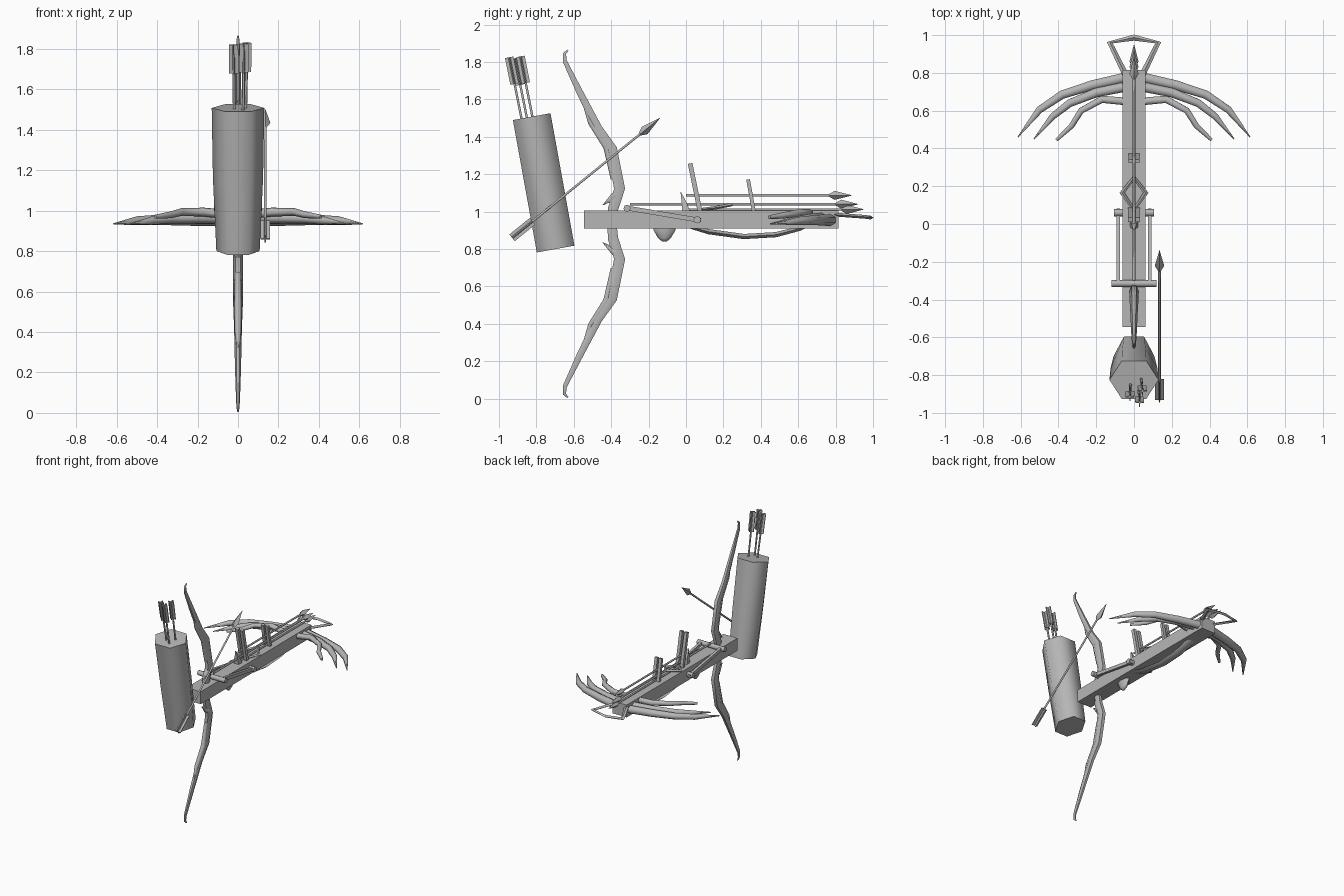
import bpy, bmesh, math
from mathutils import Vector as V

cube = bpy.data.objects.get("Cube")
if cube:
    bpy.data.objects.remove(cube, do_unlink=True)

grey = bpy.data.materials.new("plain grey")
grey.use_nodes = True
tone = (0.47, 0.47, 0.47, 1)
grey.diffuse_color = tone
grey.node_tree.nodes["Principled BSDF"].inputs["Base Color"].default_value = tone


def finish(name, bm):
    bmesh.ops.recalc_face_normals(bm, faces=bm.faces)
    mesh = bpy.data.meshes.new(name)
    bm.to_mesh(mesh)
    bm.free()
    mesh.materials.append(grey)
    ob = bpy.data.objects.new(name, mesh)
    bpy.context.collection.objects.link(ob)
    bpy.ops.object.select_all(action='DESELECT')
    ob.select_set(True)
    bpy.context.view_layer.objects.active = ob
    bpy.ops.object.shade_smooth_by_angle(angle=math.radians(65))
    return ob


def sweep(bm, pts, radii, side=(1, 0, 0), sides=6, turn=0.0, loop=False):
    """Tube along pts; each radius is (along the side axis, across it)."""
    pts = [V(p) for p in pts]
    n = len(pts)
    rings = []
    for i, p in enumerate(pts):
        a = pts[(i - 1) % n if loop else max(i - 1, 0)]
        b = pts[(i + 1) % n if loop else min(i + 1, n - 1)]
        t = (b - a).normalized()
        u = V(side)
        u = (u - t * u.dot(t)).normalized()
        w = t.cross(u)
        r = radii[i] if isinstance(radii, list) else radii
        ru, rw = r if isinstance(r, tuple) else (r, r)
        angles = [turn + math.tau * k / sides for k in range(sides)]
        rings.append([bm.verts.new(p + u * ru * math.cos(q) + w * rw * math.sin(q)) for q in angles])
    for i in range(n if loop else n - 1):
        r, s = rings[i], rings[(i + 1) % n]
        for k in range(sides):
            m = (k + 1) % sides
            bm.faces.new((r[k], r[m], s[m], s[k]))
    if not loop:
        bm.faces.new(rings[0])
        bm.faces.new(rings[-1])


def tube(name, pts, radii, **kw):
    bm = bmesh.new()
    sweep(bm, pts, radii, **kw)
    return finish(name, bm)


def bar(name, a, b, width, depth):
    """Square bar between two points, width along x."""
    k = math.sqrt(0.5)
    return tube(name, [a, b], (width * k, depth * k), sides=4, turn=math.pi / 4)


def arrow(name, tail, tip, head=0.13, head_r=0.025, vane=0.14, vane_r=0.023, shaft_r=0.007):
    tail, tip = V(tail), V(tip)
    d = (tip - tail).normalized()
    bm = bmesh.new()
    sweep(bm, [tail, tip - d * head * 0.6], shaft_r)
    if head:
        sweep(bm, [tip - d * head, tip - d * head * 0.75, tip], [0.007, head_r, 0.001], sides=4)
    if vane:
        for wide, thin in ((vane_r, 0.003), (0.003, vane_r)):
            k = math.sqrt(2)
            sweep(bm, [tail, tail + d * vane], (wide * k, thin * k), sides=4, turn=math.pi / 4)
    return finish(name, bm)


def mirror(pts, sx):
    return [(x * sx, y, z) for x, y, z in pts]


# Quiver with its arrows
tube("quiver", [(0, -0.697, 0.8), (0, -0.762, 1.16), (0, -0.825, 1.508)],
     [(0.107, 0.118), (0.124, 0.118), (0.13, 0.118)])
for i, (x, y, z) in enumerate(((-0.022, -0.915, 1.82), (0.03, -0.945, 1.825), (0.045, -0.885, 1.83))):
    arrow(f"quiver_arrow_{i}", (x, y, z), (x * 0.8, y + 0.085, 1.4), head=0, vane=0.145)
arrow("loose_arrow", (0.135, -0.93, 0.86), (0.135, -0.14, 1.5), head=0.14)

# Bow standing upright, both halves from one curve
MID = 0.935
half = [(-0.396, 0), (-0.39, 0.08), (-0.355, 0.188), (-0.396, 0.40),
        (-0.47, 0.51), (-0.572, 0.712), (-0.648, 0.87), (-0.65, 0.91), (-0.632, 0.928)]
thick = [0.028, 0.032, 0.034, 0.032, 0.026, 0.02, 0.013, 0.01, 0.005]
for label, s in (("upper", 1), ("lower", -1)):
    tube(f"bow_{label}_limb", [(0, y, MID + s * z) for y, z in half], [(r * 0.75, r) for r in thick])
    tube(f"bow_{label}_thorn", [(0, -0.39, MID + s * 0.24), (0, -0.425, MID + s * 0.41),
                                (0, -0.51, MID + s * 0.54), (0, -0.55, MID + s * 0.64)],
         [0.015, 0.02, 0.016, 0.003])
    tube(f"bow_{label}_spike", [(0, -0.38, MID + s * 0.15), (0, -0.445, MID + s * 0.1)], [0.025, 0.002])

# Crossbow stock
bar("stock", (0, -0.545, 0.957), (0, 0.815, 0.957), 0.122, 0.096)
tube("trigger_guard", [(0, -0.115, 0.94), (0, -0.115, 0.9), (0, -0.115, 0.86), (0, -0.115, 0.84)],
     [(0.025, 0.062), (0.025, 0.058), (0.02, 0.035), (0.01, 0.012)], sides=8)
tube("belly_rail", [(0, 0, 0.925), (0, 0.12, 0.893), (0, 0.31, 0.867), (0, 0.48, 0.877),
                    (0, 0.61, 0.91), (0, 0.68, 0.94)],
     [(0.03, 0.01), (0.035, 0.016), (0.035, 0.016), (0.035, 0.016), (0.035, 0.014), (0.03, 0.01)])

# Crossbow limbs, three prongs on each side
prongs = {
    "outer": ([(0, 0.785, 0.955), (0.22, 0.735, 0.955), (0.38, 0.685, 0.955), (0.5, 0.605, 0.95),
               (0.615, 0.46, 0.935)], [0.032, 0.03, 0.026, 0.022, 0.003]),
    "middle": ([(0, 0.735, 0.965), (0.2, 0.695, 0.965), (0.34, 0.64, 0.96), (0.43, 0.57, 0.95),
                (0.53, 0.45, 0.935)], [0.03, 0.028, 0.024, 0.02, 0.003]),
    "inner": ([(0, 0.645, 0.975), (0.17, 0.66, 0.993), (0.28, 0.6, 0.993), (0.33, 0.52, 0.98),
               (0.41, 0.445, 0.97)], [0.024, 0.022, 0.019, 0.017, 0.01]),
}
for part, (pts, radii) in prongs.items():
    for label, s in (("left", 1), ("right", -1)):
        tube(f"{label}_{part}_prong", mirror(pts, s), radii, side=(0, 0, 1))

# Stirrup at the nose
tube("stirrup", [(-0.045, 0.79, 0.985), (-0.128, 0.96, 0.972), (0, 0.987, 0.968),
                 (0.128, 0.96, 0.972), (0.045, 0.79, 0.985)], (0.01, 0.016), side=(0, 0, 1), sides=4)

# Cocking lever
tube("lever_handle", [(-0.118, -0.315, 1.018), (0.118, -0.315, 1.018)], 0.019, side=(0, 0, 1), sides=8)
for label, s in (("left", 1), ("right", -1)):
    bar(f"{label}_lever_rod", (s * 0.083, -0.32, 1.02), (s * 0.083, 0.08, 0.953), 0.02, 0.025)
    tube(f"{label}_lever_pivot", [(s * 0.05, 0.06, 0.957), (s * 0.105, 0.06, 0.957)], 0.02,
         side=(0, 0, 1), sides=8)

# Paired sight posts
for label, s in (("left", 1), ("right", -1)):
    bar(f"{label}_rear_sight", (s * 0.02, 0.075, 1.0), (s * 0.02, 0.022, 1.258), 0.024, 0.025)
    bar(f"{label}_front_sight", (s * 0.018, 0.363, 1.0), (s * 0.018, 0.332, 1.172), 0.024, 0.02)

# Diamond plate frame
tube("diamond_frame", [(0, 0.075, 1.01), (0.063, 0.165, 1.022), (0, 0.245, 1.038), (-0.063, 0.165, 1.022)],
     (0.009, 0.014), side=(0, 0, 1), sides=4, loop=True)

# Bolts stacked on the rail, and the latch behind them
for i, (tail, tip, z) in enumerate(((0.0, 0.885, 1.087), (-0.3, 0.92, 1.04), (0.0, 0.95, 1.012))):
    arrow(f"rail_bolt_{i}", (0, tail, z), (0, tip, z), vane=0, head=0.12, head_r=0.024)
tube("latch", [(0, 0.0, 1.0), (0, -0.008, 1.04), (0, -0.028, 1.105)],
     [(0.03, 0.03), (0.02, 0.02), (0.008, 0.002)], sides=4, turn=math.pi / 4)
